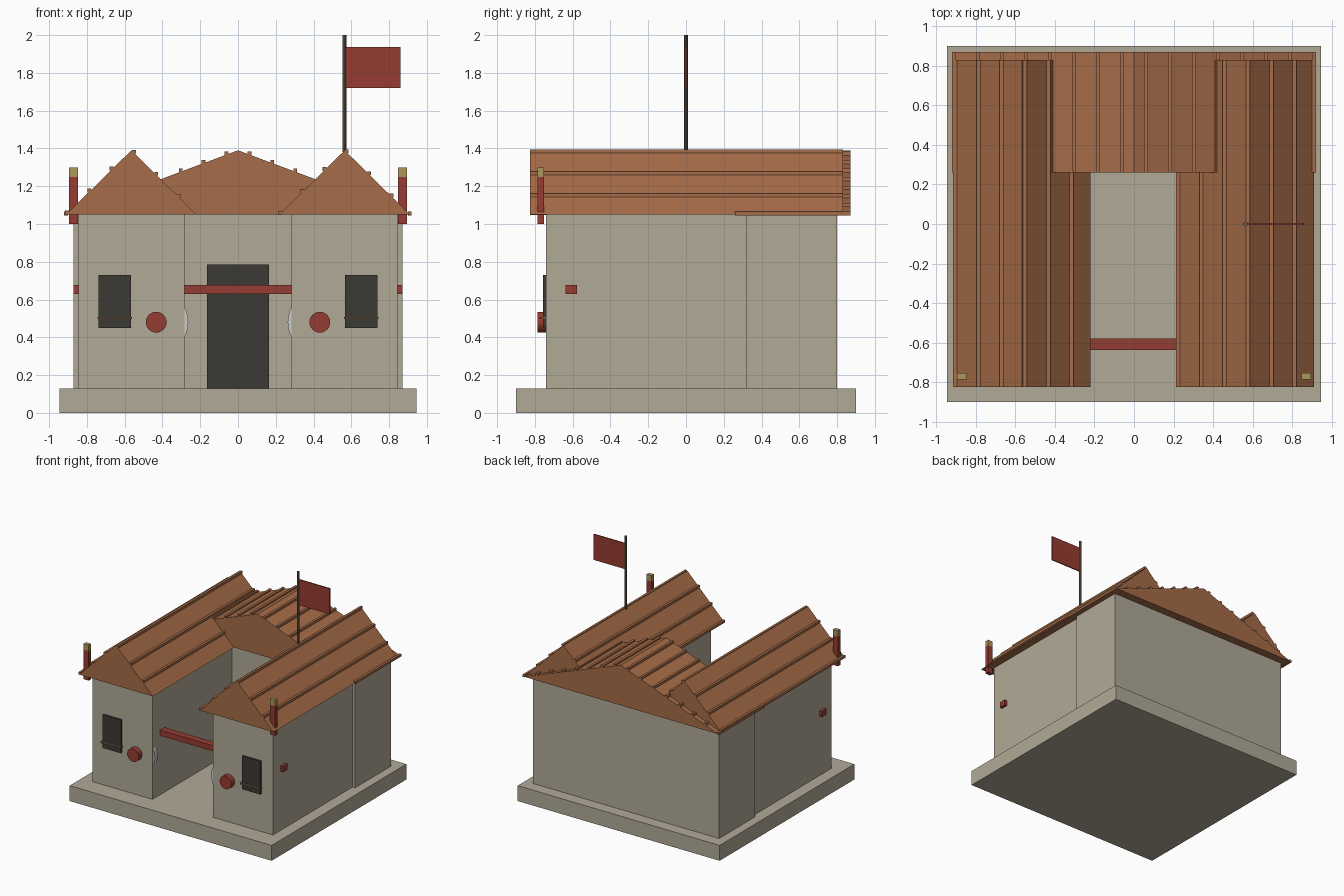
import bpy, bmesh, math

if "Cube" in bpy.data.objects:
    bpy.data.objects.remove(bpy.data.objects["Cube"])


def mat(name, rgb):
    m = bpy.data.materials.new(name)
    m.diffuse_color = (*rgb, 1)
    m.use_nodes = True
    m.node_tree.nodes["Principled BSDF"].inputs["Base Color"].default_value = m.diffuse_color
    return m


STONE = mat("stone", (0.44, 0.40, 0.31))
TILE = mat("roof_tile", (0.38, 0.15, 0.065))
RED = mat("red_paint", (0.30, 0.045, 0.032))
DARK = mat("dark_opening", (0.045, 0.042, 0.035))
GOLD = mat("gold", (0.42, 0.31, 0.10))
WOOD = mat("wood", (0.17, 0.11, 0.07))


def finish(name, bm, material):
    bmesh.ops.recalc_face_normals(bm, faces=bm.faces)
    me = bpy.data.meshes.new(name)
    bm.to_mesh(me)
    bm.free()
    if material:
        me.materials.append(material)
    ob = bpy.data.objects.new(name, me)
    bpy.context.collection.objects.link(ob)
    return ob


def add_box(bm, x, y, z):
    vs = bmesh.ops.create_cube(bm, size=1)["verts"]
    for v in vs:
        v.co = [(a + b) / 2 + c * (b - a) for c, (a, b) in zip(v.co, (x, y, z))]
    return vs


def box(name, x, y, z, material):
    bm = bmesh.new()
    add_box(bm, x, y, z)
    return finish(name, bm, material)


def cylinder(name, loc, r, depth, material, axis="Z", sides=24):
    rot = (math.pi / 2, 0, 0) if axis == "Y" else (0, 0, 0)
    bpy.ops.mesh.primitive_cylinder_add(vertices=sides, radius=r, depth=depth,
                                        location=loc, rotation=rot)
    ob = bpy.context.object
    ob.name = name
    if material:
        ob.data.materials.append(material)
    bpy.ops.object.shade_smooth_by_angle()
    return ob


EAVE, RIDGE = 1.05, 1.39


def gable_roof(name, x0, x1, y0, y1, first_rib, ribs, step):
    """Triangular prism with its ridge along y, plus rows of tile ribs."""
    xm = (x0 + x1) / 2
    bm = bmesh.new()
    front = [bm.verts.new((x, y0, z)) for x, z in ((x0, EAVE), (x1, EAVE), (xm, RIDGE))]
    face = bm.faces.new(front)
    ext = bmesh.ops.extrude_face_region(bm, geom=[face], use_keep_orig=True)
    for g in ext["geom"]:
        if isinstance(g, bmesh.types.BMVert):
            g.co.y = y1
    finish(name, bm, TILE)
    bm = bmesh.new()
    for i in range(ribs):
        x = first_rib + i * step
        z = RIDGE - (RIDGE - EAVE) * abs(x - xm) / (xm - x0) + 0.006
        add_box(bm, (x - 0.01, x + 0.01), (y0, y1), (z - 0.01, z + 0.01))
    finish(name + "_ribs", bm, TILE)


# Plinth and rear hall
box("plinth", (-0.945, 0.945), (-0.9, 0.9), (0, 0.13), STONE)
box("rear_hall", (-0.87, 0.87), (0.32, 0.80), (0.13, 1.05), STONE)
box("door", (-0.163, 0.163), (0.30, 0.325), (0.13, 0.785), DARK)
box("cross_beam", (-0.87, 0.87), (-0.638, -0.578), (0.63, 0.677), RED)

# Roofs
gable_roof("rear_roof", -0.91, 0.91, 0.26, 0.87, -0.91, 16, 0.1213)
gable_roof("left_roof", -0.91, -0.22, -0.825, 0.83, -0.905, 6, 0.118)
gable_roof("right_roof", 0.22, 0.91, -0.825, 0.83, 0.222, 6, 0.118)

# Parts repeated on both wings
for side, s in (("left", -1), ("right", 1)):
    def pair(name, xa, xb, y, z, material):
        box(side + "_" + name, sorted((s * xa, s * xb)), y, z, material)

    pair("wing", 0.282, 0.845, (-0.74, 0.33), (0.13, 1.05), STONE)
    pair("window", 0.567, 0.738, (-0.757, -0.735), (0.45, 0.73), DARK)
    pair("window_sill", 0.56, 0.745, (-0.775, -0.74), (0.496, 0.508), WOOD)
    pair("corner_post", 0.848, 0.895, (-0.785, -0.753), (1.0, 1.25), RED)
    pair("post_cap", 0.848, 0.895, (-0.785, -0.753), (1.25, 1.30), GOLD)
    cylinder(side + "_boss", (s * 0.433, -0.76, 0.48), 0.055, 0.05, RED, "Y")
    # Round disc set in the wall, showing only at the courtyard corner
    cylinder(side + "_wall_disc", (s * 0.433, -0.717, 0.48), 0.17, 0.036, None, "Y", 32)

# Flag on the right-hand ridge
cylinder("flag_pole", (0.563, 0, 1.69), 0.011, 0.62, WOOD, sides=10)
box("flag", (0.57, 0.86), (-0.005, 0.005), (1.72, 1.937), RED)
